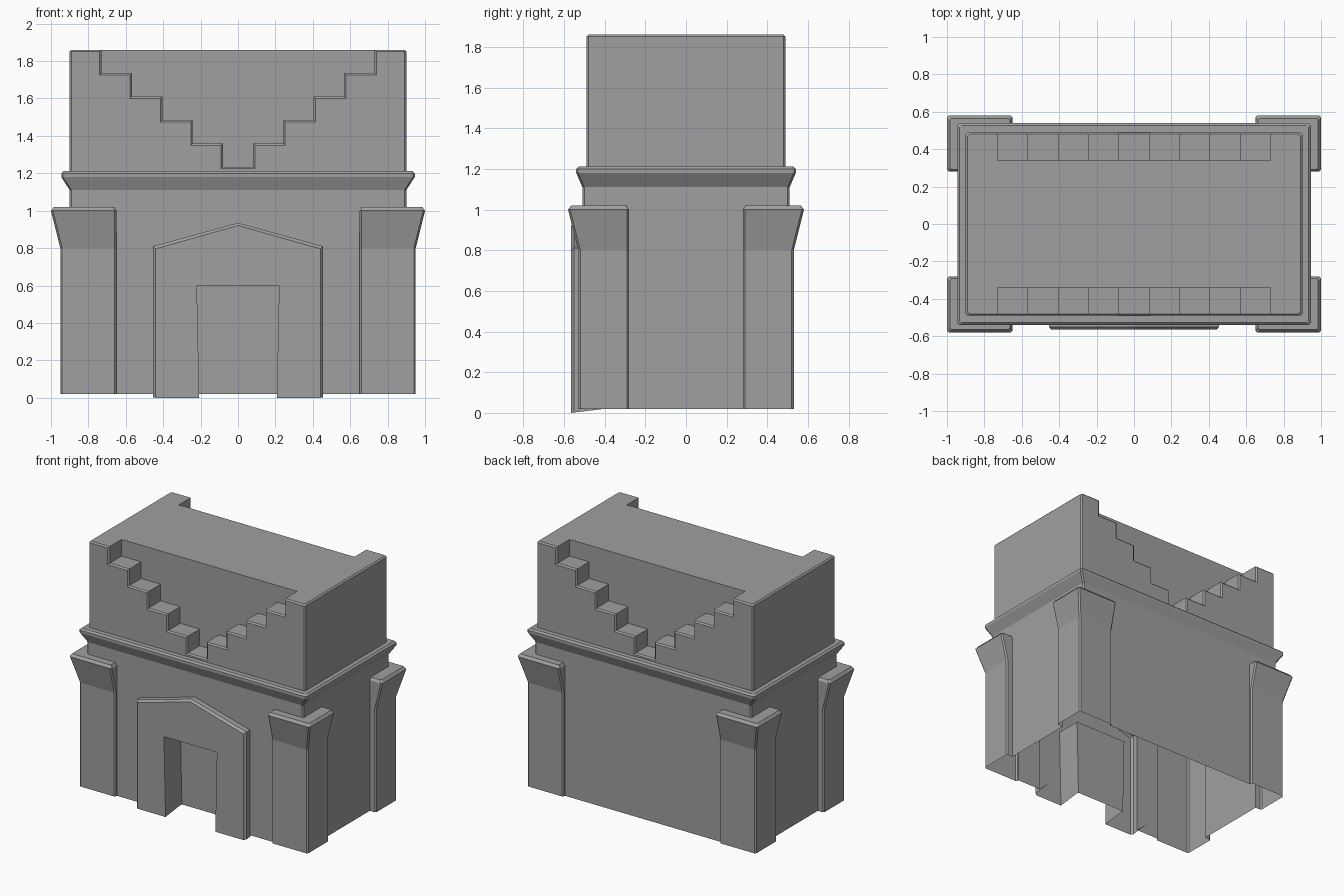
import bpy, bmesh

cube = bpy.data.objects.get("Cube")
if cube:
    bpy.data.objects.remove(cube, do_unlink=True)

stone = bpy.data.materials.new("grey_stone")
stone.use_nodes = True
GREY = (0.35, 0.35, 0.35, 1)
stone.diffuse_color = GREY
stone.node_tree.nodes["Principled BSDF"].inputs["Base Color"].default_value = GREY


def loft(name, rings):
    """Closed solid through a list of matching point rings."""
    bm = bmesh.new()
    loops = [[bm.verts.new(p) for p in ring] for ring in rings]
    for a, b in zip(loops, loops[1:]):
        for i in range(len(a)):
            j = (i + 1) % len(a)
            bm.faces.new((a[i], a[j], b[j], b[i]))
    bm.faces.new(loops[0])
    bm.faces.new(loops[-1])
    bmesh.ops.recalc_face_normals(bm, faces=bm.faces)
    mesh = bpy.data.meshes.new(name)
    bm.to_mesh(mesh)
    bm.free()
    mesh.materials.append(stone)
    obj = bpy.data.objects.new(name, mesh)
    bpy.context.scene.collection.objects.link(obj)
    return obj


def plan(z, x0, x1, y0, y1, c=0.01):
    """Horizontal rectangle with clipped corners."""
    return [(x0 + c, y0, z), (x1 - c, y0, z), (x1, y0 + c, z), (x1, y1 - c, z),
            (x1 - c, y1, z), (x0 + c, y1, z), (x0, y1 - c, z), (x0, y0 + c, z)]


def centred(z, hx, hy):
    return plan(z, -hx, hx, -hy, hy)


def combine(target, tool, operation):
    """Apply a boolean and discard the tool."""
    mod = target.modifiers.new("combine", "BOOLEAN")
    mod.operation = operation
    mod.solver = "EXACT"
    mod.object = tool
    bpy.context.view_layer.objects.active = target
    bpy.ops.object.modifier_apply(modifier=mod.name)
    bpy.data.objects.remove(tool, do_unlink=True)


# Main walls
walls = loft("walls", [centred(0.02, 0.90, 0.51), centred(1.13, 0.90, 0.51)])

# Flared corner pillars
for sx in (-1, 1):
    for sy in (-1, 1):
        rings = []
        for z, inset, ox, oy in ((0.02, 0, 0.95, 0.53), (0.8, 0, 0.95, 0.53),
                                 (1.0, 0, 1.0, 0.58), (1.02, 0.012, 0.985, 0.565)):
            ring = plan(z, 0.65 + inset, ox, 0.28 + inset, oy)
            rings.append([(x * sx, y * sy, h) for x, y, h in ring])
        combine(walls, loft("corner_pillar", rings), "UNION")


# Gabled door surround with a chamfered front edge
def gable(y, foot, inset=0):
    w, eave, peak = 0.455 - inset, 0.81 - inset, 0.935 - inset
    return [(-w, y, foot), (w, y, foot), (w, y, eave), (0, y, peak), (-w, y, eave)]


surround = loft("door_surround", [gable(-0.40, 0.02), gable(-0.55, 0.002),
                                  gable(-0.565, 0, 0.014)])
combine(walls, surround, "UNION")

# Door recess
door = loft("door_cutter", [[(-0.205, y, -0.1), (0.205, y, -0.1),
                             (0.22, y, 0.6), (-0.22, y, 0.6)] for y in (-0.7, -0.37)])
combine(walls, door, "DIFFERENCE")

# Open underside
bm = bmesh.new()
bm.from_mesh(walls.data)
under = [f for f in bm.faces if f.normal.z < -0.5 and f.calc_center_median().z < 0.05]
bmesh.ops.delete(bm, geom=under, context="FACES")
bm.to_mesh(walls.data)
bm.free()

# Cornice
loft("cornice", [centred(1.11, 0.90, 0.51), centred(1.18, 0.945, 0.54),
                 centred(1.2, 0.945, 0.54), centred(1.212, 0.932, 0.527)])

# Upper block
upper = loft("upper_block", [centred(1.2, 0.90, 0.49), centred(1.85, 0.90, 0.49),
                             centred(1.86, 0.89, 0.48)])


# Stepped niches on both long sides, widening slightly at the face
def steps(y, grow):
    half = []
    for i in range(5):
        x, z = 0.08 + 0.1625 * i + grow, 1.235 + 0.125 * i - grow
        half += [(x, y, z), (x, y, z + 0.125 if i < 4 else 2)]
    return half + [(-x, y, z) for x, y, z in reversed(half)]


for s in (-1, 1):
    cutter = loft("step_cutter", [steps(s * 0.34, 0), steps(s * 0.48, 0),
                                  steps(s * 0.495, 0.015)])
    combine(upper, cutter, "DIFFERENCE")
